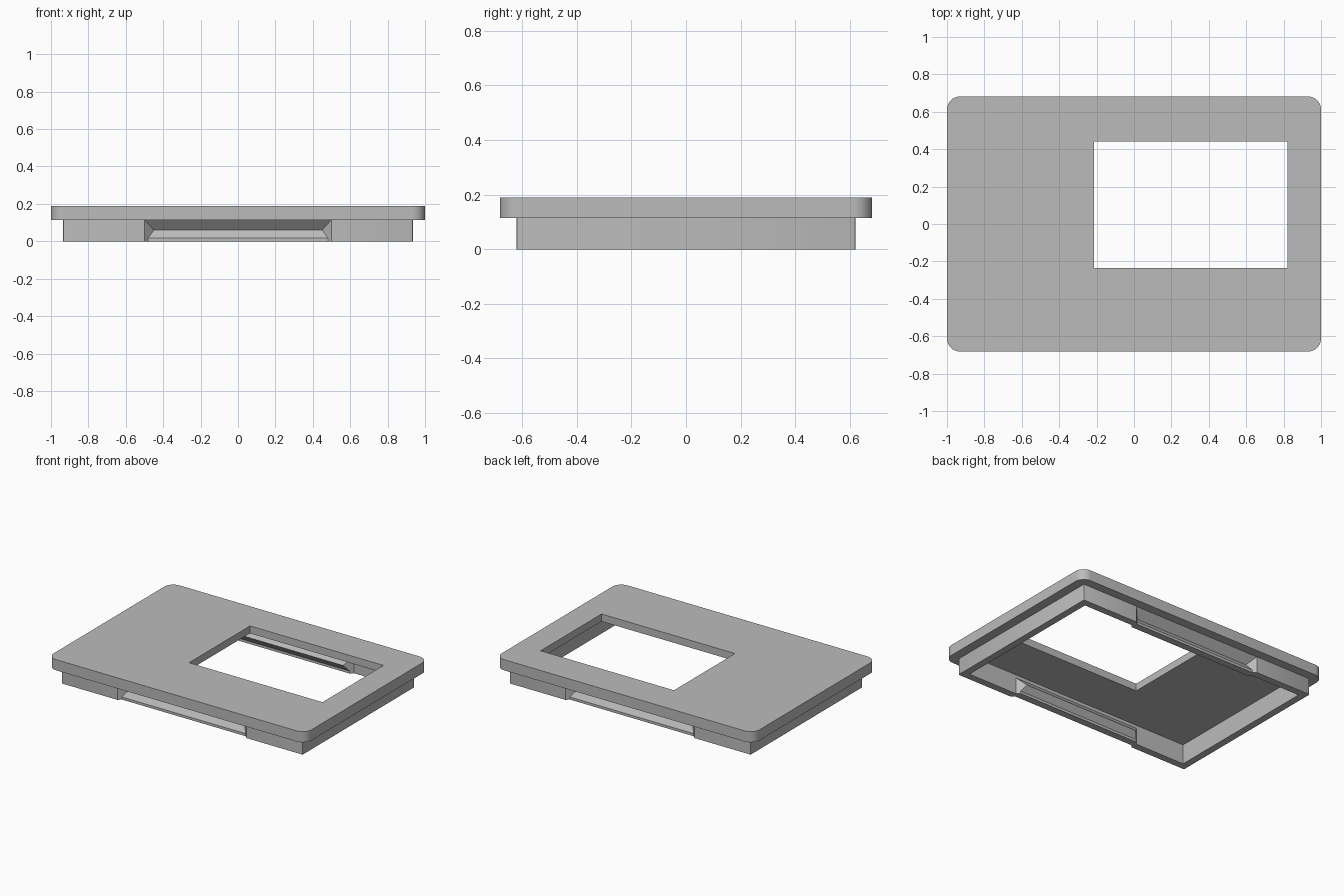
import bpy, bmesh, math

cube = bpy.data.objects.get("Cube")
if cube:
    bpy.data.objects.remove(cube, do_unlink=True)

grey = bpy.data.materials.new("light grey")
grey.use_nodes = True
grey.diffuse_color = (0.5, 0.5, 0.5, 1)
grey.node_tree.nodes["Principled BSDF"].inputs["Base Color"].default_value = (0.5, 0.5, 0.5, 1)

WALL = 0.05            # rim wall thickness
RIM_X, RIM_Y = 0.935, 0.62
RIM_TOP = 0.115


def loft(name, rings):
    """Solid skinned through rings of equal point count, capped at both ends."""
    bm = bmesh.new()
    rows = [[bm.verts.new(p) for p in ring] for ring in rings]
    n = len(rows[0])
    for low, high in zip(rows, rows[1:]):
        for i in range(n):
            j = (i + 1) % n
            bm.faces.new((low[i], low[j], high[j], high[i]))
    bm.faces.new(rows[0][::-1])
    bm.faces.new(rows[-1])
    bmesh.ops.recalc_face_normals(bm, faces=bm.faces)
    mesh = bpy.data.meshes.new(name)
    bm.to_mesh(mesh)
    bm.free()
    mesh.materials.append(grey)
    obj = bpy.data.objects.new(name, mesh)
    bpy.context.collection.objects.link(obj)
    return obj


def slab(name, x0, x1, y0, y1, z0, z1, radius=0, steps=10):
    """Upright block with optional rounded vertical corners."""
    outline = []
    corners = [(x1, y1, -1, -1), (x0, y1, 1, -1), (x0, y0, 1, 1), (x1, y0, -1, 1)]
    for k, (x, y, sx, sy) in enumerate(corners):
        for s in range(steps + 1 if radius else 1):
            a = math.pi / 2 * (k + s / steps)
            outline.append((x + radius * (sx + math.cos(a)), y + radius * (sy + math.sin(a))))
    return loft(name, [[(x, y, z) for x, y in outline] for z in (z0, z1)])


def grip(name, side, inset, bottom):
    """V-shaped groove form running along the front (-1) or back (1) wall."""
    half, reach = 0.5, 0.02
    rings = []
    for z, d in ((bottom, 0.02), (0.018, 0.02), (0.06, 0.05), (RIM_TOP, 0.001)):
        path = [(-half, -reach), (-half, 0), (d - half, d),
                (half - d, d), (half, 0), (half, -reach)]
        rings.append([(x, side * (RIM_Y - inset - y), z) for x, y in path])
    return loft(name, rings)


def combine(target, tool, operation):
    mod = target.modifiers.new(operation.lower(), "BOOLEAN")
    mod.operation, mod.object, mod.solver = operation, tool, "EXACT"
    bpy.ops.object.select_all(action="DESELECT")
    bpy.context.view_layer.objects.active = target
    target.select_set(True)
    bpy.ops.object.modifier_apply(modifier=mod.name)
    bpy.data.objects.remove(tool, do_unlink=True)


# Rounded top plate with the rim below it
frame = slab("window_frame", -1, 1, -0.682, 0.682, RIM_TOP, 0.19, 0.07)
combine(frame, slab("rim", -RIM_X, RIM_X, -RIM_Y, RIM_Y, 0, 0.13, 0.006, 2), "UNION")

# Hollow underside and the off-centre window
ix, iy = RIM_X - WALL, RIM_Y - WALL
combine(frame, slab("cavity", -ix, ix, -iy, iy, -0.1, 0.138), "DIFFERENCE")
combine(frame, slab("window", -0.215, 0.82, -0.235, 0.44, -0.1, 0.3), "DIFFERENCE")

# Folded grips: a ridge inside each long wall, a matching groove outside
for side in (-1, 1):
    combine(frame, grip("grip_ridge", side, WALL, 0), "UNION")
    combine(frame, grip("grip_groove", side, 0, -0.02), "DIFFERENCE")

bpy.ops.object.select_all(action="DESELECT")
frame.select_set(True)
bpy.context.view_layer.objects.active = frame
bpy.ops.object.shade_smooth_by_angle(angle=math.radians(25))
